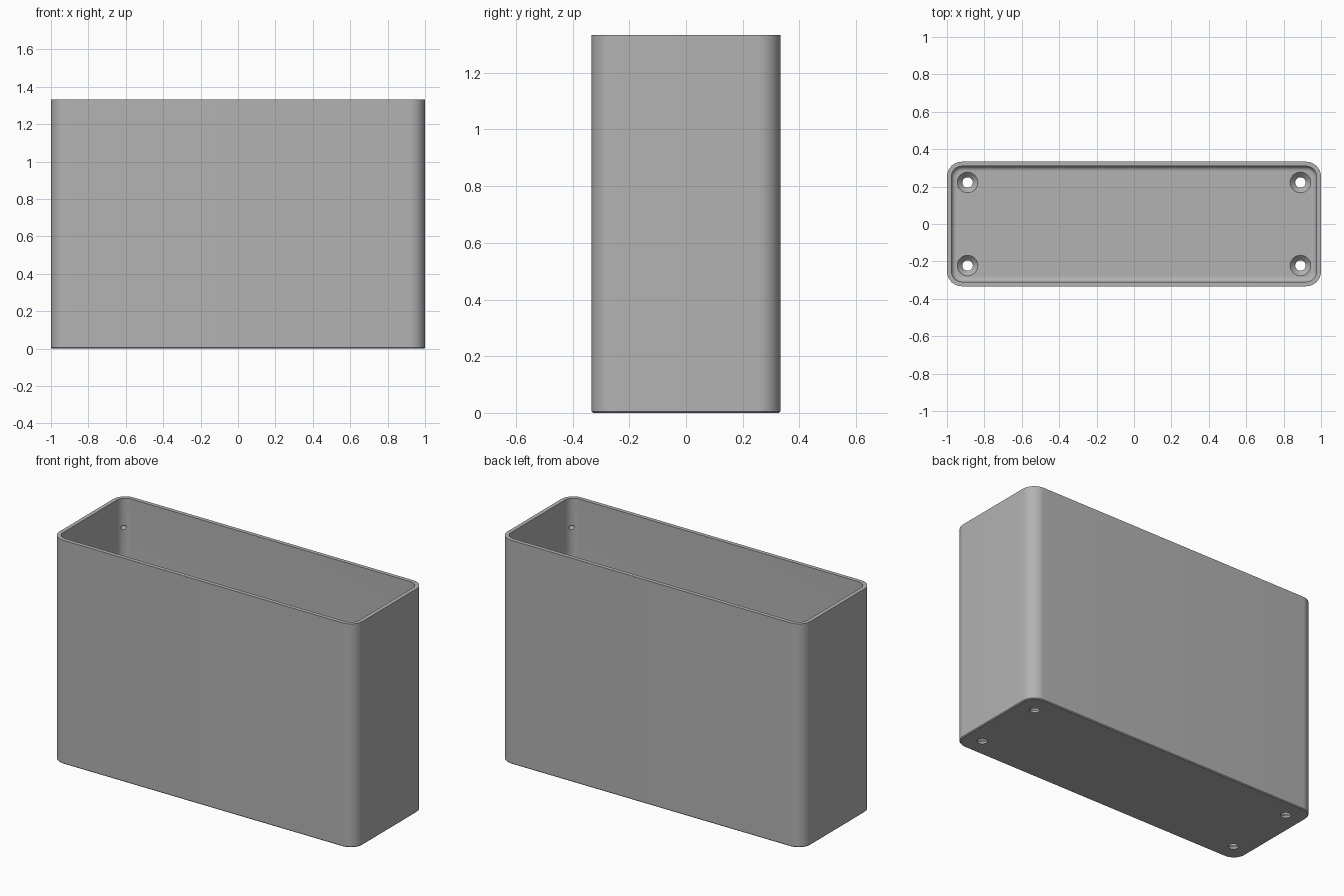
import bpy, bmesh, math

cube = bpy.data.objects.get("Cube")
if cube:
    bpy.data.objects.remove(cube, do_unlink=True)

HALF_X, HALF_Y, HEIGHT = 1.0, 0.333, 1.333
RADIUS, WALL, FLOOR, FILLET = 0.08, 0.024, 0.04, 0.025

grey = bpy.data.materials.new("light grey")
grey.use_nodes = True
colour = (0.45, 0.45, 0.45, 1)
grey.diffuse_color = colour
grey.node_tree.nodes["Principled BSDF"].inputs["Base Color"].default_value = colour


def make_object(name, bm):
    bmesh.ops.recalc_face_normals(bm, faces=bm.faces)
    mesh = bpy.data.meshes.new(name)
    bm.to_mesh(mesh)
    bm.free()
    mesh.materials.append(grey)
    obj = bpy.data.objects.new(name, mesh)
    bpy.context.collection.objects.link(obj)
    return obj


def loft(bm, rings):
    """Skin a list of point rings and cap both ends."""
    loops = [[bm.verts.new(p) for p in ring] for ring in rings]
    for a, b in zip(loops, loops[1:]):
        for i in range(len(a)):
            j = (i + 1) % len(a)
            bm.faces.new((a[i], a[j], b[j], b[i]))
    bm.faces.new(loops[0])
    bm.faces.new(loops[-1])


def rounded_ring(inset, z, steps=12):
    points = []
    r = RADIUS - inset
    for k, (sx, sy) in enumerate(((1, 1), (-1, 1), (-1, -1), (1, -1))):
        for i in range(steps + 1):
            a = math.pi / 2 * (k + i / steps)
            points.append((sx * (HALF_X - RADIUS) + r * math.cos(a),
                           sy * (HALF_Y - RADIUS) + r * math.sin(a), z))
    return points


def circle(x, y, r, z, count=40):
    return [(x + r * math.cos(math.tau * i / count),
             y + r * math.sin(math.tau * i / count), z) for i in range(count)]


# Open box: outer wall, rim, inner wall, filleted floor
profile = [(0.005, 0), (0, 0.005), (0, HEIGHT), (WALL, HEIGHT)]
for i in range(7):
    a = math.pi / 2 * i / 6
    profile.append((WALL + FILLET * (1 - math.cos(a)),
                    FLOOR + FILLET * (1 - math.sin(a))))
bm = bmesh.new()
loft(bm, [rounded_ring(d, z) for d, z in profile])
box = make_object("open_box", bm)

# Countersunk screw holes in the floor and small dimples inside the corners
holes, dimples = bmesh.new(), bmesh.new()
for sx in (-1, 1):
    for sy in (-1, 1):
        x, y = sx * 0.89, sy * 0.222
        loft(holes, [circle(x, y, r, z) for r, z in
                     ((0.028, -0.05), (0.028, 0.012), (0.055, FLOOR), (0.055, 0.06))])
        reach = (RADIUS - WALL) * math.sqrt(0.5)
        ball = bmesh.ops.create_uvsphere(dimples, u_segments=16, v_segments=10, radius=0.02)
        bmesh.ops.scale(dimples, vec=(0.8, 0.8, 0.6), verts=ball["verts"])
        bmesh.ops.translate(dimples, verts=ball["verts"], vec=(
            sx * (HALF_X - RADIUS + reach), sy * (HALF_Y - RADIUS + reach), 1.16))

for name, bm in (("screw_hole_cutter", holes), ("dimple_cutter", dimples)):
    cutter = make_object(name, bm)
    cutter.hide_render = True
    cutter.hide_set(True)
    cut = box.modifiers.new(name, "BOOLEAN")
    cut.operation = "DIFFERENCE"
    cut.solver = "EXACT"
    cut.object = cutter

# Apply the cuts, drop the helpers and shade the rounded surfaces
bpy.context.view_layer.update()
mesh = bpy.data.meshes.new_from_object(box.evaluated_get(bpy.context.evaluated_depsgraph_get()))
box.modifiers.clear()
box.data = mesh
for name in ("screw_hole_cutter", "dimple_cutter"):
    bpy.data.objects.remove(bpy.data.objects[name], do_unlink=True)
bpy.ops.object.select_all(action="DESELECT")
box.select_set(True)
bpy.context.view_layer.objects.active = box
bpy.ops.object.shade_smooth_by_angle(angle=math.radians(30))
